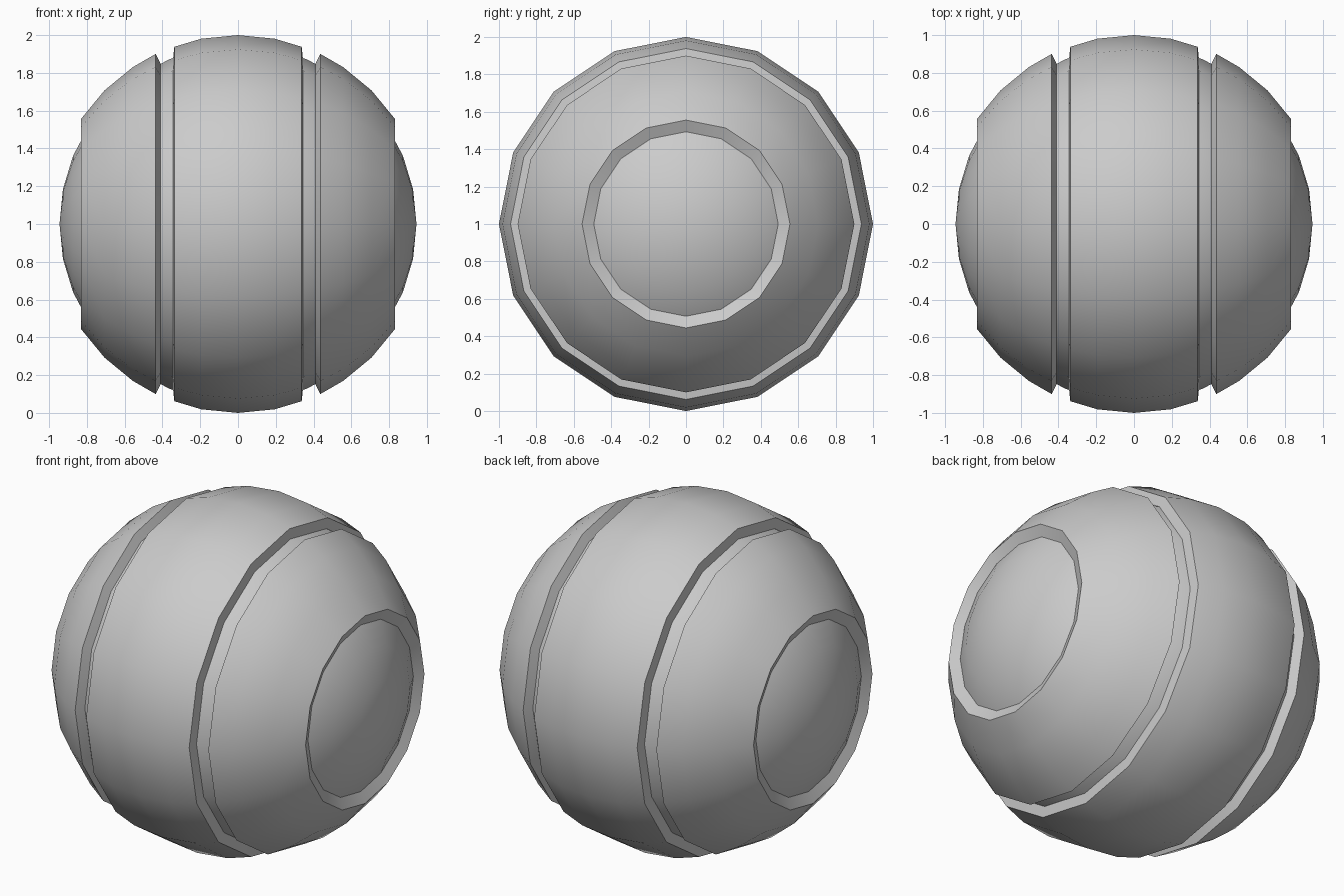
import bpy, bmesh
from math import sin, cos, pi, radians

if "Cube" in bpy.data.objects:
    bpy.data.objects.remove(bpy.data.objects["Cube"])

SEGMENTS = 16
STEP = radians(11.25)


def arc(radius, first, last):
    """Points (x, r) of a circle at multiples of the ring step, from the equator."""
    return [(radius * sin(STEP * i), radius * cos(STEP * i)) for i in range(first, last + 1)]


def lathe(name, profile, closed):
    """Revolve an (x, r) profile around the x axis."""
    bm = bmesh.new()
    rings = []
    for x, r in profile:
        if r < 1e-5:
            v = bm.verts.new((x, 0, 0))
            rings.append([v] * SEGMENTS)
        else:
            rings.append([bm.verts.new((x, r * sin(2 * pi * k / SEGMENTS),
                                        r * cos(2 * pi * k / SEGMENTS)))
                          for k in range(SEGMENTS)])
    n = len(rings)
    for i in range(n if closed else n - 1):
        a, b = rings[i], rings[(i + 1) % n]
        for k in range(SEGMENTS):
            m = (k + 1) % SEGMENTS
            quad = list(dict.fromkeys([a[k], a[m], b[m], b[k]]))
            bm.faces.new(quad)
    bmesh.ops.recalc_face_normals(bm, faces=bm.faces)
    mesh = bpy.data.meshes.new(name)
    bm.to_mesh(mesh)
    bm.free()
    obj = bpy.data.objects.new(name, mesh)
    bpy.context.collection.objects.link(obj)
    obj.location.z = 1
    bpy.ops.object.select_all(action='DESELECT')
    obj.select_set(True)
    bpy.context.view_layer.objects.active = obj
    bpy.ops.object.shade_smooth_by_angle(angle=radians(30))
    return obj


# Inner ball seen in the grooves and at both ends
lathe("inner_core", arc(0.945, -8, 8), False)

# Wide shell band around the middle
lathe("middle_band",
      [(-0.345, 0.865), (-0.337, 0.938)] + arc(1, -1, 1)
      + [(0.337, 0.938), (0.345, 0.865)], True)

# Side shells, open at the ends
for name, s in (("left_shell", -1), ("right_shell", 1)):
    profile = [(0.403, 0.835), (0.436, 0.9)] + arc(1, 3, 5) + [(0.803, 0.493)] \
        + arc(0.92, 4, 3)[::-1] + [(0.65, 0.65)]
    lathe(name, [(s * x, r) for x, r in profile], True)
